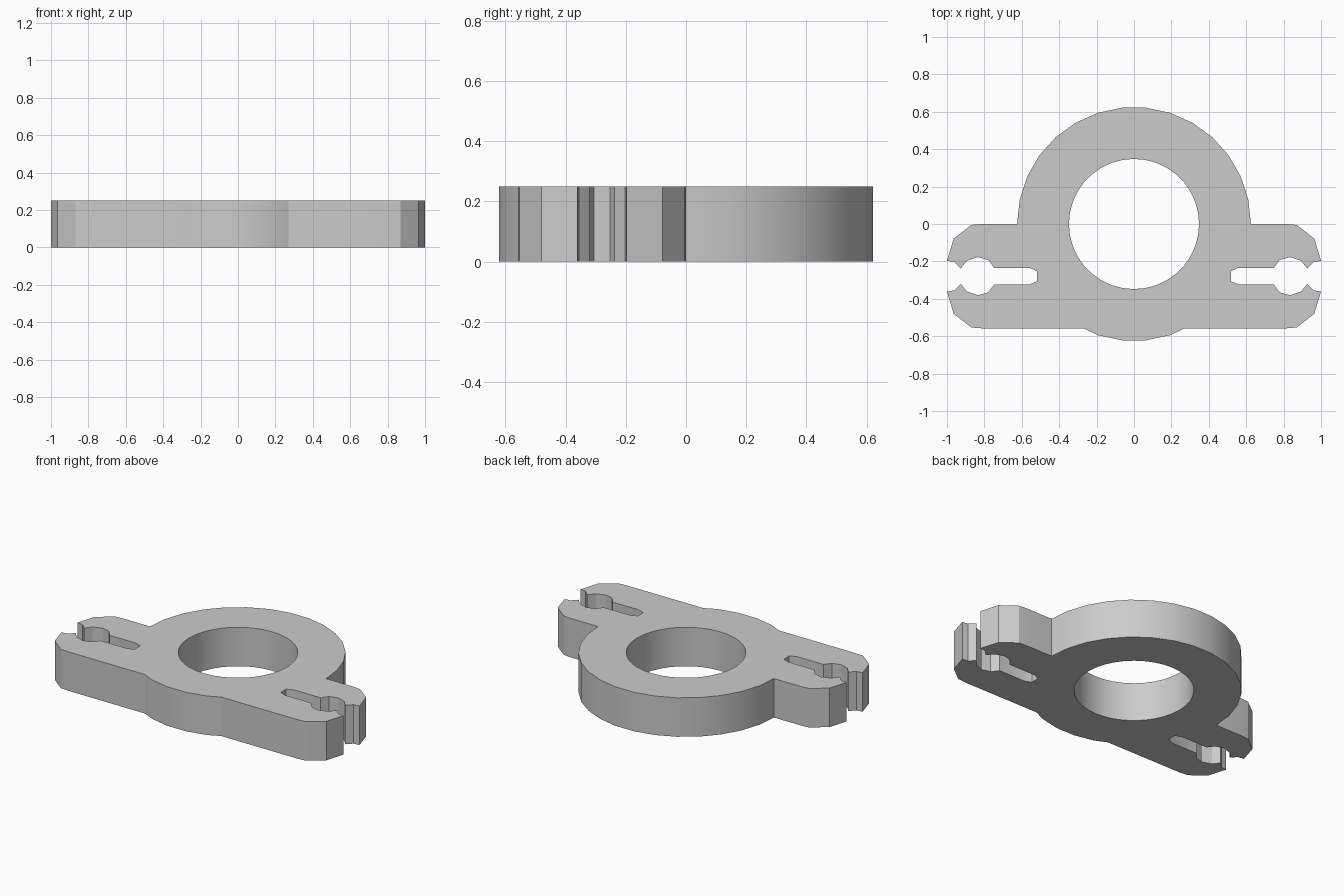
import bpy, bmesh
from math import radians, sin, cos

cube = bpy.data.objects.get("Cube")
if cube:
    bpy.data.objects.remove(cube, do_unlink=True)

HEIGHT = 0.25
RING_R, HOLE_R = 0.625, 0.348
MID_Y = -0.279          # centre line of the slotted ears


def arc(radius, start, end, step=12):
    return [(radius * cos(radians(a)), radius * sin(radians(a)))
            for a in range(start, end, step)]


# Upper edge of one ear, from the ring to the slot end
ear_top = [(0.81, 0), (0.87, -0.005), (0.964, -0.078), (1, -0.197),
           (0.96, -0.203), (0.926, -0.238), (0.893, -0.197), (0.835, -0.177),
           (0.78, -0.192), (0.748, -0.234), (0.56, -0.234), (0.518, -0.252)]
ear_bottom = [(x, 2 * MID_Y - y) for x, y in reversed(ear_top)]

# Right half of the outline, top to bottom, then mirrored
half = (arc(RING_R, 84, -1, -12) + ear_top + ear_bottom
        + [(0.27, 2 * MID_Y)] + arc(RING_R, -72, -85, -12))
outline = half + [(-x, y) for x, y in reversed(half)]
bore = arc(HOLE_R, 0, 360, 10)

# Fill the plate between outline and bore, then extrude it upward
bm = bmesh.new()
edges = []
for loop in (outline, bore):
    verts = [bm.verts.new((x, y, 0)) for x, y in loop]
    edges += [bm.edges.new((verts[i - 1], v)) for i, v in enumerate(verts)]
bmesh.ops.triangle_fill(bm, edges=edges, use_beauty=True)
result = bmesh.ops.extrude_face_region(bm, geom=bm.faces[:], use_keep_orig=True)
top = [g for g in result["geom"] if isinstance(g, bmesh.types.BMVert)]
bmesh.ops.translate(bm, verts=top, vec=(0, 0, HEIGHT))
bmesh.ops.recalc_face_normals(bm, faces=bm.faces[:])

mesh = bpy.data.meshes.new("clamp_plate")
bm.to_mesh(mesh)
bm.free()
plate = bpy.data.objects.new("clamp_plate", mesh)
bpy.context.collection.objects.link(plate)

# Plain grey material
grey = bpy.data.materials.new("light_grey")
grey.use_nodes = True
colour = (0.6, 0.6, 0.6, 1)
grey.diffuse_color = colour
grey.node_tree.nodes["Principled BSDF"].inputs["Base Color"].default_value = colour
mesh.materials.append(grey)

# Smooth the round walls, keep the corners sharp
bpy.ops.object.select_all(action="DESELECT")
plate.select_set(True)
bpy.context.view_layer.objects.active = plate
bpy.ops.object.shade_smooth_by_angle(angle=radians(25))
